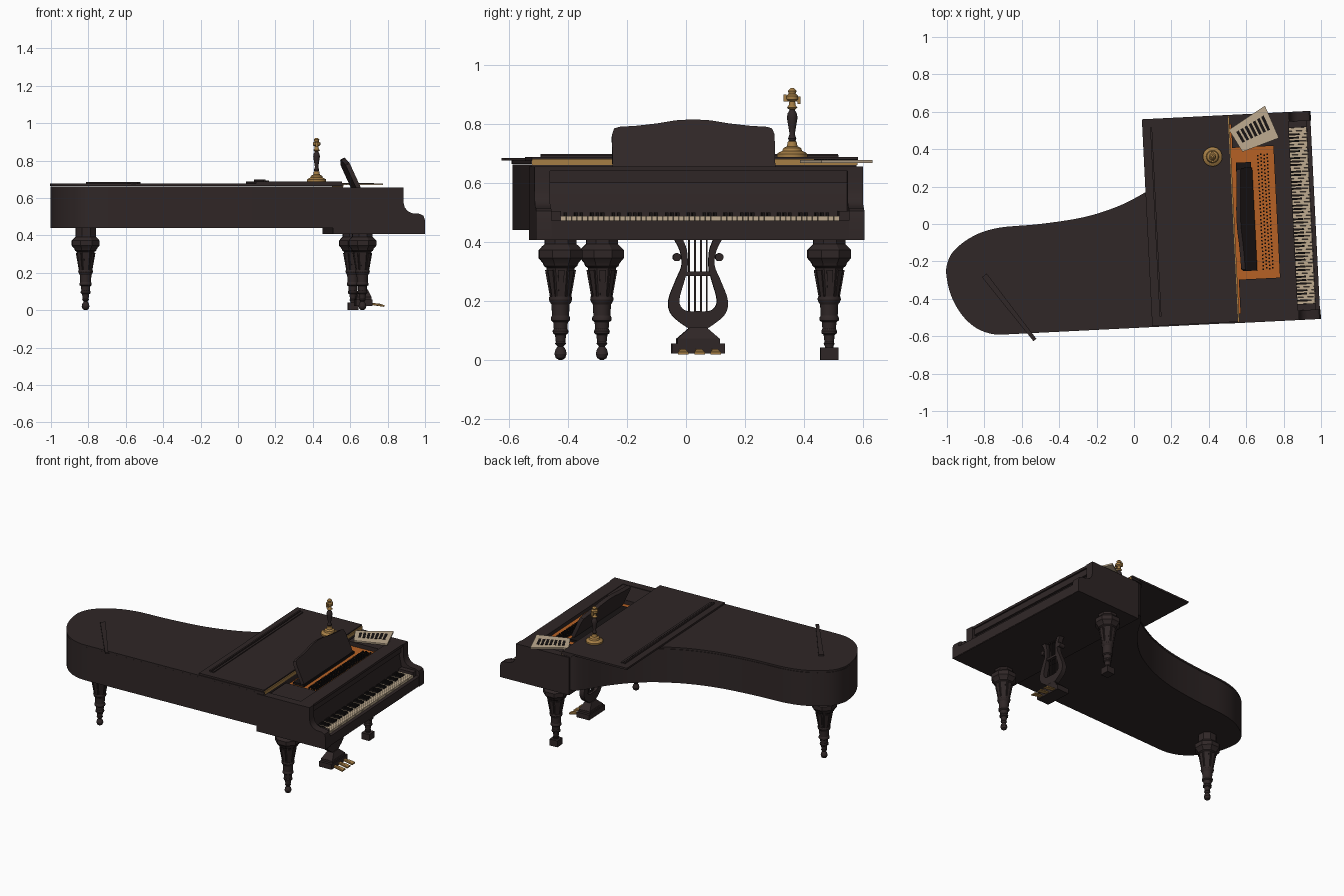
import bpy, bmesh, math
from mathutils import Matrix, Vector

if "Cube" in bpy.data.objects:
    bpy.data.objects.remove(bpy.data.objects["Cube"])

TILT = 0.05                      # whole instrument is turned slightly about z
ROT = Matrix.Rotation(TILT, 4, 'Z')
INV = ROT.inverted()


def material(name, rgb):
    m = bpy.data.materials.new(name)
    m.diffuse_color = (*rgb, 1)
    m.use_nodes = True
    m.node_tree.nodes["Principled BSDF"].inputs["Base Color"].default_value = m.diffuse_color
    return m


WOOD = material("dark_wood", (0.029, 0.020, 0.020))
BLACK = material("black", (0.009, 0.007, 0.007))
GOLD = material("brass", (0.38, 0.21, 0.06))
ORANGE = material("bronze_plate", (0.47, 0.12, 0.018))
CREAM = material("ivory", (0.52, 0.41, 0.28))


def finish(name, bm, mat):
    bmesh.ops.recalc_face_normals(bm, faces=bm.faces)
    me = bpy.data.meshes.new(name)
    bm.to_mesh(me)
    bm.free()
    ob = bpy.data.objects.new(name, me)
    bpy.context.collection.objects.link(ob)
    me.materials.append(mat)
    ob.matrix_world = ROT
    return ob


def boxes(name, items, mat):
    """Each item: (x0, x1, y0, y1, z0, z1)."""
    bm = bmesh.new()
    for x0, x1, y0, y1, z0, z1 in items:
        m = Matrix.Translation(((x0 + x1) / 2, (y0 + y1) / 2, (z0 + z1) / 2)) @ \
            Matrix.Diagonal((x1 - x0, y1 - y0, z1 - z0, 1))
        bmesh.ops.create_cube(bm, size=1, matrix=m)
    return finish(name, bm, mat)


def prism(name, pts, axis, a, b, mat):
    """Extrude a 2D outline along an axis from a to b."""
    put = {'x': lambda p, h: (h, p[0], p[1]),
           'y': lambda p, h: (p[0], h, p[1]),
           'z': lambda p, h: (p[0], p[1], h)}[axis]
    bm = bmesh.new()
    lo = [bm.verts.new(put(p, a)) for p in pts]
    hi = [bm.verts.new(put(p, b)) for p in pts]
    bm.faces.new(lo)
    bm.faces.new(hi)
    n = len(pts)
    for i in range(n):
        bm.faces.new((lo[i], lo[(i + 1) % n], hi[(i + 1) % n], hi[i]))
    return finish(name, bm, mat)


def hulls(name, groups, mat):
    bm = bmesh.new()
    for pts in groups:
        bmesh.ops.convex_hull(bm, input=[bm.verts.new(p) for p in pts])
    return finish(name, bm, mat)


def lathe(name, x, y, prof, sides, mat):
    bm = bmesh.new()
    rings = []
    for r, z in prof:
        rings.append([bm.verts.new((x + r * math.cos(t), y + r * math.sin(t), z)) for t in
                      [math.tau * (i + 0.5) / sides for i in range(sides)]])
    for A, B in zip(rings, rings[1:]):
        for i in range(sides):
            j = (i + 1) % sides
            bm.faces.new((A[i], A[j], B[j], B[i]))
    bm.faces.new(rings[0])
    bm.faces.new(rings[-1])
    return finish(name, bm, mat)


def smooth_path(pts, steps=5):
    """Catmull-Rom through the points."""
    out = []
    P = [pts[0]] + pts + [pts[-1]]
    for p0, p1, p2, p3 in zip(P, P[1:], P[2:], P[3:]):
        for k in range(steps):
            t = k / steps
            out.append(tuple(0.5 * (2 * b + (c - a) * t + (2 * a - 5 * b + 4 * c - d) * t * t
                                    + (3 * b - a - 3 * c + d) * t ** 3)
                             for a, b, c, d in zip(p0, p1, p2, p3)))
    return out + [pts[-1]]


# body with curved side and rounded tail, and its lid
curve = [(.50, .552), (.45, .542), (.40, .49), (.33, .39), (.24, .29), (.15, .215), (.068, .165),
         (-.075, .10), (-.263, .05), (-.5, .025), (-.72, .016), (-.857, -.02), (-.966, -.092),
         (-1.010, -.17), (-1.012, -.25), (-.99, -.345), (-.94, -.44), (-.87, -.51), (-.79, -.545),
         (-.72, -.552)]
outline = [(.535, .552)] + smooth_path(curve) + [(.535, -.552)]
prism("body", outline, 'z', .44, .662, WOOD)
prism("lid", [(x * 1.001, y * 1.006) for x, y in outline], 'z', .664, .676, WOOD)

# folded front lid lying on the main lid, with ledges and brass edge
boxes("folded_lid", [(.07, .53, -.55, .557, .676, .688)], WOOD)
boxes("lid_ledge", [(.112, .122, -.50, .51, .688, .698), (.128, .142, -.50, .51, .688, .694)], WOOD)
boxes("lid_brass_edge", [(.53, .537, -.55, .555, .660, .680)], GOLD)

# cheeks
cheek = [(.48, .407), (.973, .407), (.973, .48), (.965, .505), (.945, .515), (.905, .518), (.88, .53),
         (.864, .55), (.857, .58), (.857, .656), (.48, .656)]
for s, n in ((-1, "bass"), (1, "treble")):
    prism(n + "_cheek", cheek, 'y', s * .505, s * .557, WOOD)

# keybed, key slip, key blocks, fallboard, shelf
boxes("keybed", [(.48, .968, -.51, .51, .407, .46)], WOOD)
boxes("key_slip", [(.948, .970, -.51, .51, .41, .472)], WOOD)
boxes("key_blocks", [(.82, .948, s * .49 - .018, s * .49 + .018, .46, .505) for s in (-1, 1)], WOOD)
prism("fallboard", [(.78, .46), (.845, .46), (.845, .50), (.825, .60), (.78, .60)], 'y', -.51, .51, WOOD)
boxes("front_rail", [(.765, .842, -.51, .51, .60, .64), (.765, .852, -.51, .51, .64, .656)], WOOD)

# keys
w = .944 / 52
boxes("white_keys", [(.84, .947, -.472 + i * w + .0008, -.472 + (i + 1) * w - .0008, .46, .488)
                     for i in range(52)], CREAM)
boxes("black_keys", [(.84, .905, -.472 + (i + 1) * w - .005, -.472 + (i + 1) * w + .005, .47, .499)
                     for i in range(51) if i % 7 in (0, 2, 3, 5, 6)], BLACK)

# inside: bronze plate, tuning pins, damper strip, side shelves
boxes("bronze_plate", [(.537, .765, -.505, .505, .46, .625)], ORANGE)
boxes("tuning_pins", [(.675 + .017 * r, .683 + .017 * r, -.28 + .019 * i + .006 * (r % 2),
                       -.272 + .019 * i + .006 * (r % 2), .625, .638)
                      for r in range(4) for i in range(33)], BLACK)
boxes("damper_strip", [(.56, .64, -.27, .30, .625, .64)], BLACK)
boxes("side_shelves", [(.545, .768, -.506, -.325, .625, .652), (.545, .768, .38, .506, .625, .652)], WOOD)
boxes("music_rail", [(.735, .768, -.33, .39, .625, .632)], ORANGE)

# tilted music desk with curved top
half = [(.276, 0), (.276, .125), (.268, .148), (.25, .154), (.19, .158), (.12, .167), (.06, .178), (0, .182)]
shape = half + [(-v, h) for v, h in half[-2::-1]]
desk = prism("music_desk", shape, 'x', -.012, .012, WOOD)
desk.matrix_world = ROT @ Matrix.Translation((.635, -.005, .645)) @ Matrix.Rotation(-.43, 4, 'Y')

# legs: faceted upper part, turned lower part, ball or block foot
for name, x, y, top in (("bass_leg", .643, -.458, .41), ("treble_leg", .638, .454, .41),
                        ("tail_leg", -.828, -.244, .445)):
    lathe(name + "_head", x, y, [(.058, top), (.058, .392), (.066, .385), (.079, .372), (.079, .345),
                                 (.064, .328), (.060, .318), (.051, .312), (.032, .20)], 8, WOOD)
    ribs = []
    for k in range(8):
        m = Matrix.Translation((x, y, 0)) @ Matrix.Rotation(math.tau * k / 8, 4, 'Z')
        ribs.append([m @ Vector((r + d, s * h, z)) for r, h, z in ((.047, .011, .305), (.031, .007, .215))
                     for d in (-.006, .005) for s in (-1, 1)])
    hulls(name + "_panels", ribs, WOOD)
    foot = [(.014, .05), (.010, .045), (.017, .036), (.021, .02), (.016, .006), (.006, 0)]
    if name == "treble_leg":
        foot = [(.014, .045), (.014, .03)]
        boxes("treble_leg_block", [(x - .028, x + .028, y - .030, y + .030, 0, .042)], WOOD)
    lathe(name + "_turning", x, y, [(.038, .215), (.040, .205), (.036, .195), (.031, .188), (.029, .15),
                                    (.033, .143), (.033, .134), (.025, .128), (.023, .105), (.027, .098),
                                    (.026, .09), (.019, .085), (.016, .06), (.019, .055)] + foot, 20, WOOD)

# pedal lyre
LX, LY = .672, .007
outer = smooth_path([(.085, .415), (.062, .37), (.056, .32), (.076, .27), (.101, .20), (.088, .15), (.03, .105)], 4)
inner = smooth_path([(0, .165), (.045, .168), (.064, .20), (.046, .27), (.036, .31), (.038, .37), (.055, .415)], 4)
for s, n in ((-1, "left"), (1, "right")):
    prism("lyre_" + n, [(LY + s * v, z) for v, z in outer + [(0, .10)] + inner], 'x', LX - .016, LX + .016, WOOD)
    b = lathe("lyre_scroll_" + n, 0, 0, [(.014, -.02), (.014, .02)], 14, WOOD)
    b.matrix_world = ROT @ Matrix.Translation((LX, LY + s * .072, .348)) @ Matrix.Rotation(math.pi / 2, 4, 'Y')
boxes("lyre_crossbar", [(LX - .012, LX + .012, LY - .05, LY + .05, .285, .299)], WOOD)
boxes("lyre_rods", [(LX - .003, LX + .003, LY + d - .003, LY + d + .003, .16, .41)
                    for d in (-.03, -.01, .01, .03)], WOOD)
hulls("lyre_pedestal", [[(LX + a * d, LY + b * v, z) for d, v, z in ((.022, .028, .11), (.04, .074, .07))
                         for a in (-1, 1) for b in (-1, 1)]], WOOD)
boxes("lyre_base", [(LX - .045, LX + .045, LY - .09, LY + .09, .022, .056),
                    (LX - .04, LX + .04, LY - .072, LY + .072, .056, .072)], WOOD)
hulls("pedals", [[(LX + a, LY + d + s * h, z + t) for a, h, z in ((.03, .009, .03), (.08, .009, .028), (.11, .018, .018))
                  for s in (-1, 1) for t in (0, .008)] for d in (-.055, 0, .055)], GOLD)

# candlestick
c = INV @ Vector((.42, .36, 0))
lathe("candlestick_base", c.x, c.y, [(.052, .688), (.052, .698), (.044, .704), (.034, .708), (.030, .718),
                                     (.018, .724), (.015, .74), (.010, .742)], 24, GOLD)
lathe("candlestick_stem", c.x, c.y, [(.010, .738), (.014, .75), (.009, .765), (.013, .79), (.018, .82),
                                     (.016, .835), (.010, .845), (.010, .855)], 20, WOOD)
lathe("candlestick_top", c.x, c.y, [(.010, .848), (.018, .855), (.012, .862), (.010, .875), (.020, .882),
                                    (.020, .895), (.012, .902), (.015, .912), (.006, .921)], 16, GOLD)
boxes("candlestick_arms", [(c.x - .006, c.x + .006, c.y - .028, c.y + .028, .875, .884),
                           (c.x - .006, c.x + .006, c.y - .030, c.y - .020, .875, .900),
                           (c.x - .006, c.x + .006, c.y + .018, c.y + .028, .868, .893)], GOLD)

# lid prop stick lying on the tail
a, b = INV @ Vector((-.80, -.275, 0)), INV @ Vector((-.53, -.62, 0))
d = (b - a).normalized()
side = Vector((-d.y, d.x, 0))
hulls("prop_stick", [[p + side * s * h + Vector((0, 0, z)) for p, h in ((a, .016), (b, .010))
                      for s in (-1, 1) for z in (.675, .685)]], WOOD)

# sheet music with dark bars
q = [INV @ Vector(p) for p in ((.507, .504, .668), (.70, .632, .668), (.775, .46, .668), (.58, .386, .668))]


def on_sheet(s, t, z):
    return q[0].lerp(q[1], s).lerp(q[3].lerp(q[2], s), t) + Vector((0, 0, z))


def sheet_slab(s0, s1, t0, t1, z0, z1):
    return [on_sheet(s, t, z) for s in (s0, s1) for t in (t0, t1) for z in (z0, z1)]


hulls("sheet_music", [sheet_slab(0, 1, 0, 1, 0, .010)], CREAM)
hulls("sheet_bars", [sheet_slab(.12 + .115 * i, .19 + .115 * i, .22, .68, .009, .0125) for i in range(7)], BLACK)

# smooth shading with sharp edges kept
bpy.ops.object.select_all(action='SELECT')
bpy.context.view_layer.objects.active = bpy.data.objects["body"]
bpy.ops.object.shade_smooth_by_angle(angle=math.radians(30))
